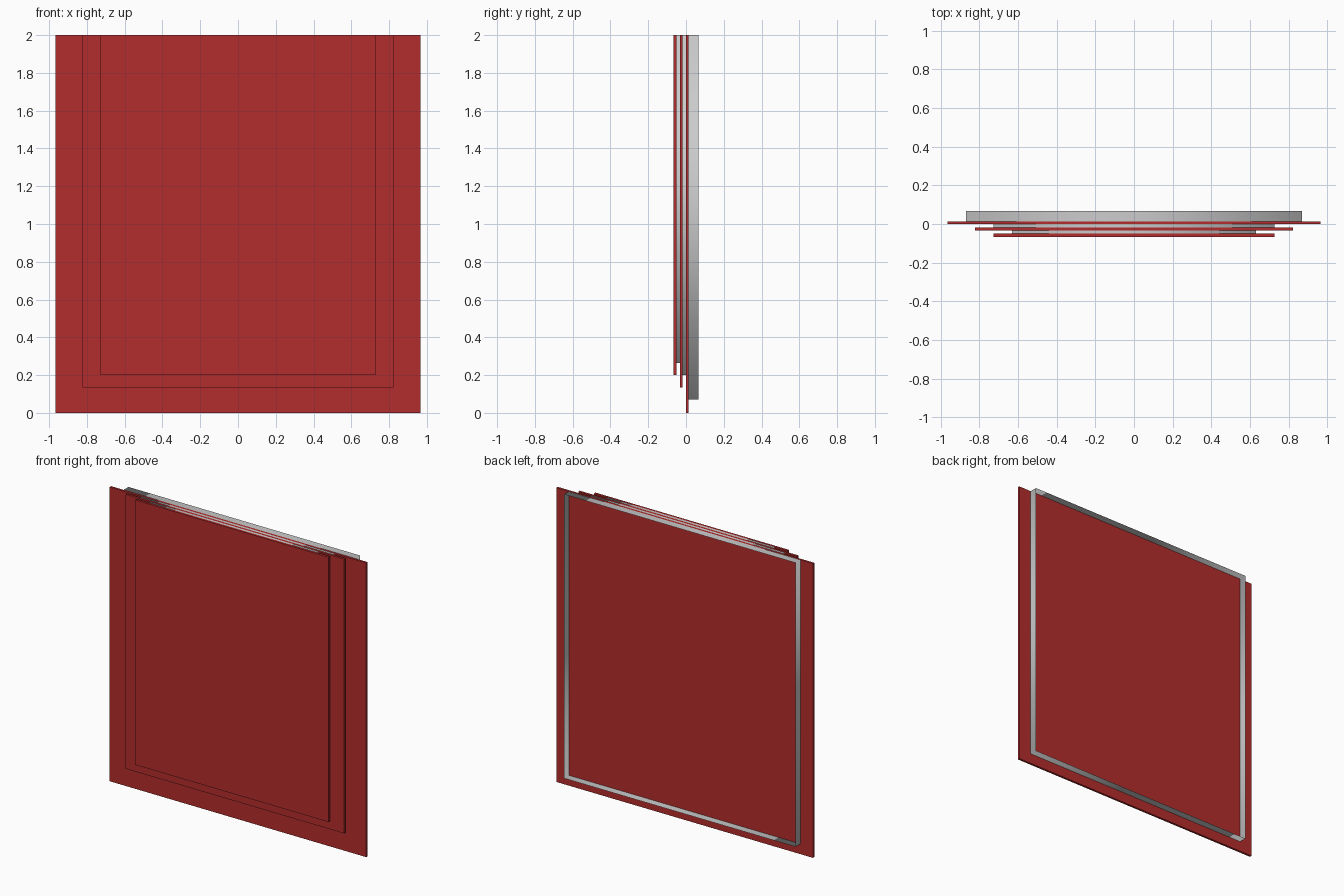
import bpy, bmesh

if "Cube" in bpy.data.objects:
    bpy.data.objects.remove(bpy.data.objects["Cube"])

TOP = 2.0
red = bpy.data.materials.new("red_paint")
red.diffuse_color = (0.45, 0.025, 0.025, 1)
red.use_nodes = True
red.node_tree.nodes["Principled BSDF"].inputs["Base Color"].default_value = red.diffuse_color


def finish(name, bm, mat=None, smooth=False):
    me = bpy.data.meshes.new(name)
    bm.to_mesh(me)
    bm.free()
    ob = bpy.data.objects.new(name, me)
    bpy.context.collection.objects.link(ob)
    if mat:
        me.materials.append(mat)
    for p in me.polygons:
        p.use_smooth = smooth
    return ob


def panel(name, half_w, bottom, y0, y1):
    """Thin solid board reaching up to the shared top edge."""
    bm = bmesh.new()
    bmesh.ops.create_cube(bm, size=1)
    for v in bm.verts:
        v.co.x *= 2 * half_w
        v.co.y = y0 if v.co.y < 0 else y1
        v.co.z = bottom if v.co.z < 0 else TOP
    finish(name, bm, red)


def spacer(name, half_w, bottom, y0, y1):
    """Open rectangular band without wall thickness, smooth shaded."""
    bm = bmesh.new()
    outline = [(-half_w, bottom), (half_w, bottom), (half_w, TOP), (-half_w, TOP)]
    front, back = [[bm.verts.new((x, y, z)) for x, z in outline] for y in (y0, y1)]
    for i in range(4):
        j = (i + 1) % 4
        bm.faces.new((front[i], front[j], back[j], back[i]))
    finish(name, bm, smooth=True)


# Three stepped red boards, back to front
panel("back_panel", 0.965, 0.0, -0.001, 0.014)
panel("middle_panel", 0.822, 0.135, -0.033, -0.018)
panel("front_panel", 0.727, 0.2, -0.066, -0.05)

# Grey bands behind each board
spacer("rear_band", 0.87, 0.07, 0.014, 0.066)
spacer("middle_band", 0.727, 0.2, -0.018, -0.001)
spacer("front_band", 0.63, 0.265, -0.05, -0.033)
